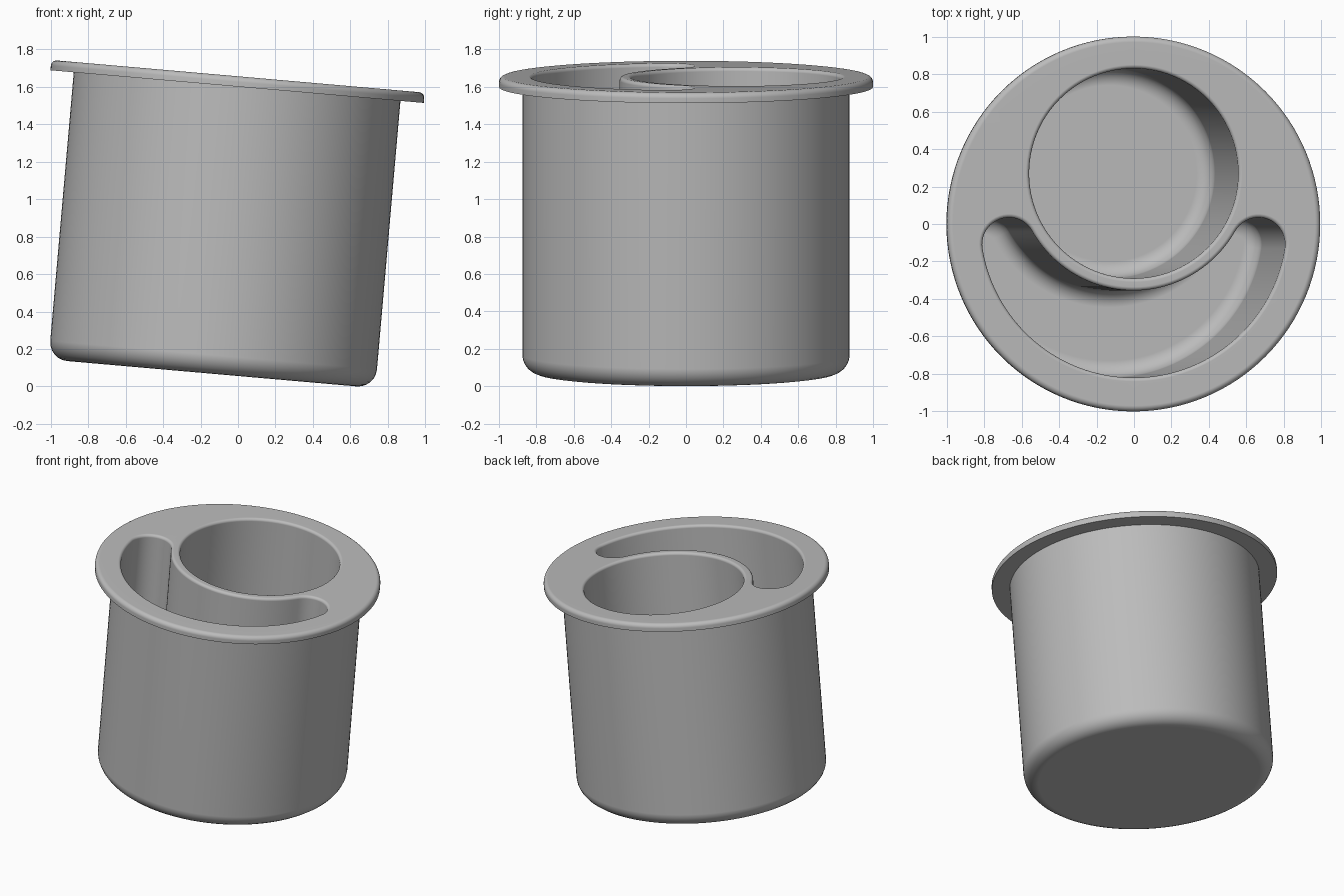
import bpy, bmesh
from math import sin, cos, pi, atan2, sqrt, radians

cube = bpy.data.objects.get("Cube")
if cube:
    bpy.data.objects.remove(cube)

HEIGHT, DEPTH, TILT = 1.593, 1.53, radians(5)
BODY_R, RIM_R, RIM_T = 0.875, 1.0, 0.055
CUP_Y, CUP_R = 0.27, 0.56                   # round pocket
OUT_R, IN_R, END_R = 0.82, 0.625, 0.143     # crescent pocket


def arc(cx, cy, r, a0, a1, n):
    """Points along an arc, without its last point."""
    return [(cx + r * cos(a0 + (a1 - a0) * i / n),
             cy + r * sin(a0 + (a1 - a0) * i / n)) for i in range(n)]


def disc(t):
    return arc(0, 0, RIM_R - t, 0, 2 * pi, 128)


def round_pocket(t):
    return arc(0, CUP_Y, CUP_R - t, 0, 2 * pi, 96)


def crescent_pocket(t):
    # End circles touch both the outer and the inner arc
    d = OUT_R - END_R
    ey = (d * d + CUP_Y ** 2 - (IN_R + END_R) ** 2) / (2 * CUP_Y)
    ex = sqrt(d * d - ey * ey)
    a, b = atan2(ey, ex), atan2(CUP_Y - ey, -ex)
    return (arc(ex, ey, END_R - t, a, b, 20)
            + arc(0, CUP_Y, IN_R + t, b - pi, -b, 40)
            + arc(-ex, ey, END_R - t, pi - b, pi - a, 20)
            + arc(0, 0, OUT_R - t, pi - a, 2 * pi + a, 60))


def fillet(t, z, r, a0, a1, n=6):
    """Quarter round in the inset/height profile."""
    return arc(t, z, r, a0, a1, n) + [(t + r * cos(a1), z + r * sin(a1))]


def loft(bm, outline, profile):
    """Stack inset copies of an outline, cap the last; return the first ring's edges."""
    rings = [[bm.verts.new((x, y, z)) for x, y in outline(t)] for t, z in profile]
    n = len(rings[0])
    for lo, hi in zip(rings, rings[1:]):
        for i in range(n):
            j = (i + 1) % n
            bm.faces.new((lo[i], lo[j], hi[j], hi[i]))
    bm.faces.new(rings[-1])
    return [bm.edges.get((rings[0][i], rings[0][(i + 1) % n])) for i in range(n)]


bm = bmesh.new()

# Rim flange, outer wall and rounded base
edge, base = 0.03, 0.1
wall = RIM_R - BODY_R
shell = (fillet(edge, -edge, edge, pi / 2, pi)
         + [(0, -RIM_T), (wall, -RIM_T)]
         + fillet(wall + base, base - HEIGHT, base, pi, 1.5 * pi))
borders = loft(bm, disc, shell)

# Two pockets with softened mouths and rounded floors
lip, floor = 0.02, 0.09
pocket = (fillet(-lip, -lip, lip, pi / 2, 0)
          + fillet(floor, floor - DEPTH, floor, pi, 1.5 * pi))
for outline in (round_pocket, crescent_pocket):
    borders += loft(bm, outline, pocket)

# Flat top between the rim and the pocket mouths
bmesh.ops.triangle_fill(bm, edges=borders, use_beauty=True, normal=(0, 0, 1))
bmesh.ops.recalc_face_normals(bm, faces=bm.faces)

mesh = bpy.data.meshes.new("cup_insert")
bm.to_mesh(mesh)
bm.free()
cup = bpy.data.objects.new("cup_insert", mesh)
bpy.context.collection.objects.link(cup)
cup.location.z = 1.655
cup.rotation_euler.y = TILT

# Plain grey plastic
grey = bpy.data.materials.new("grey_plastic")
grey.use_nodes = True
colour = (0.5, 0.5, 0.5, 1)
grey.diffuse_color = colour
grey.node_tree.nodes["Principled BSDF"].inputs["Base Color"].default_value = colour
mesh.materials.append(grey)

# Smooth shading with crisp flat areas
bpy.ops.object.select_all(action='DESELECT')
cup.select_set(True)
bpy.context.view_layer.objects.active = cup
bpy.ops.object.shade_smooth_by_angle(angle=radians(35))
normals = cup.modifiers.new("flat_areas", 'WEIGHTED_NORMAL')
normals.keep_sharp = True
